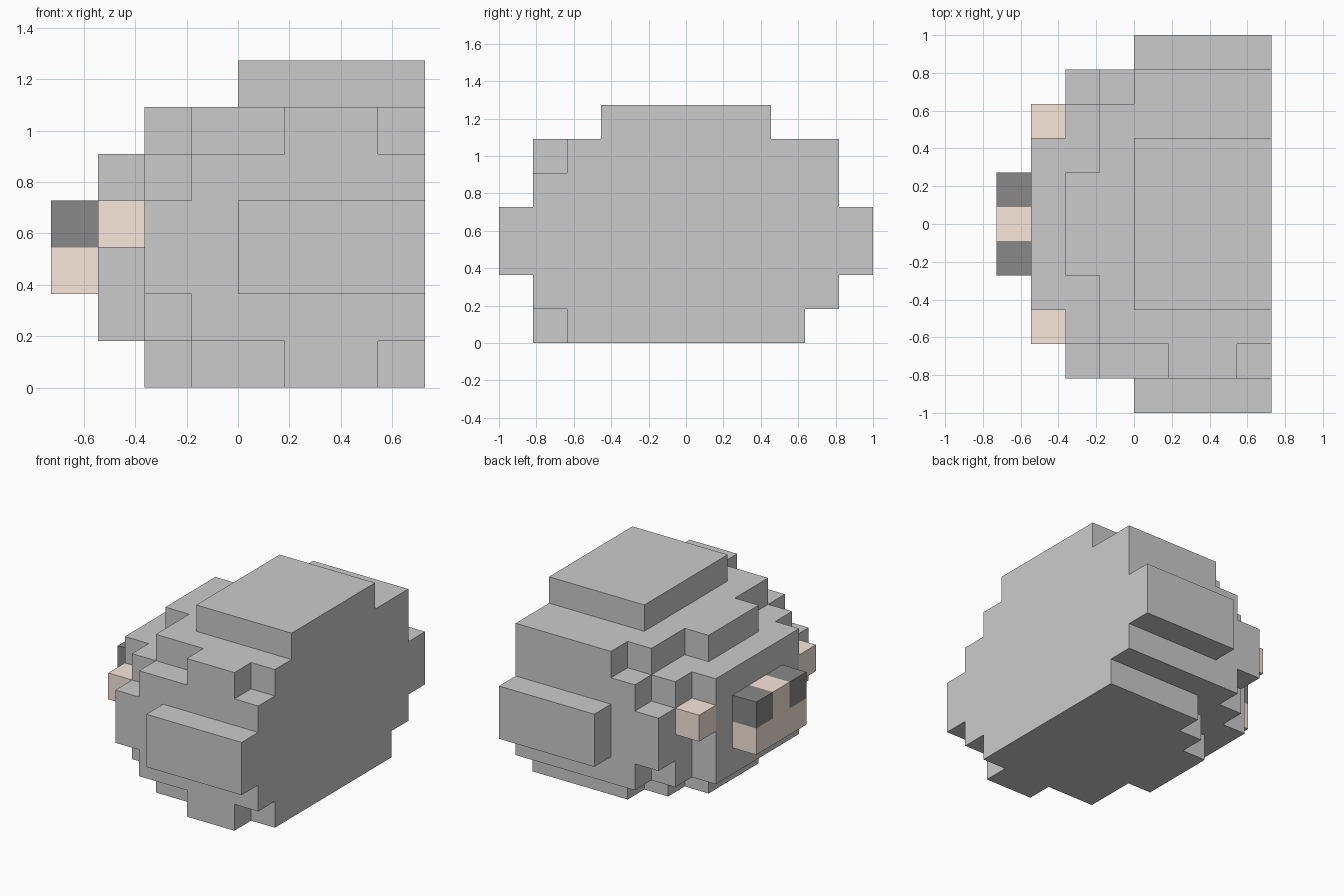
import bpy, bmesh
from itertools import product
from mathutils import Vector

if "Cube" in bpy.data.objects:
    bpy.data.objects.remove(bpy.data.objects["Cube"])

U = 2 / 11                      # one block; the model is 8 x 11 x 7 blocks
ORIGIN = Vector((-4 * U, -1, 0))


def material(name, color):
    m = bpy.data.materials.new(name)
    m.diffuse_color = color
    m.use_nodes = True
    m.node_tree.nodes["Principled BSDF"].inputs["Base Color"].default_value = m.diffuse_color
    return m


def block_part(name, boxes, mat=None):
    """Skin a union of block ranges (x0, x1, y0, y1, z0, z1) as one closed flat-faced mesh."""
    cells = set()
    for x0, x1, y0, y1, z0, z1 in boxes:
        cells |= set(product(range(x0, x1), range(y0, y1), range(z0, z1)))
    bm = bmesh.new()
    verts = {}

    def vert(p):
        if p not in verts:
            verts[p] = bm.verts.new(ORIGIN + Vector(p) * U)
        return verts[p]

    for cell in sorted(cells):
        for axis, side in product(range(3), (0, 1)):
            neighbour = list(cell)
            neighbour[axis] += 2 * side - 1
            if tuple(neighbour) in cells:
                continue
            a, b = (axis + 1) % 3, (axis + 2) % 3
            ring = []
            for da, db in ((0, 0), (1, 0), (1, 1), (0, 1)):
                p = list(cell)
                p[axis] += side
                p[a] += da
                p[b] += db
                ring.append(vert(tuple(p)))
            bm.faces.new(ring if side else ring[::-1])
    bmesh.ops.dissolve_limit(bm, angle_limit=0.01, verts=bm.verts[:], edges=bm.edges[:])
    mesh = bpy.data.meshes.new(name)
    bm.to_mesh(mesh)
    bm.free()
    obj = bpy.data.objects.new(name, mesh)
    bpy.context.collection.objects.link(obj)
    if mat:
        mesh.materials.append(mat)
    return obj


pink = material("skin", (0.95, 0.80, 0.70, 1))
dark = material("dark", (0.25, 0.25, 0.25, 1))

# Rounded body: core, stepped face side and top
body = [
    (3, 8, 2, 9, 1, 6), (3, 8, 2, 8, 0, 1), (4, 8, 8, 9, 0, 1),   # core and base
    (2, 3, 2, 9, 1, 5), (2, 3, 4, 7, 0, 6), (1, 2, 3, 8, 1, 5),   # face steps
    (4, 8, 3, 8, 6, 7),                                           # top
]
# Stepped flanks, alike on both sides
for inner, outer in ((1, 0), (9, 10)):
    body += [(3, 8, inner, inner + 1, 1, 5),
             (2, 3, inner, inner + 1, 2, 4),
             (4, 8, outer, outer + 1, 2, 4)]
# Flank extras that differ per side
body += [(5, 7, 1, 2, 5, 6), (5, 7, 1, 2, 0, 1), (4, 8, 9, 10, 5, 6)]
block_part("body", body)

# Muzzle with a raised middle between two dark blocks
block_part("muzzle", [(0, 1, 4, 7, 2, 3), (0, 1, 5, 6, 3, 4)], pink)
# Paired small blocks on the face
for side, y_dark, y_pink in (("right", 4, 2), ("left", 6, 8)):
    block_part(f"{side}_eye", [(0, 1, y_dark, y_dark + 1, 3, 4)], dark)
    block_part(f"{side}_ear", [(1, 2, y_pink, y_pink + 1, 3, 4)], pink)
